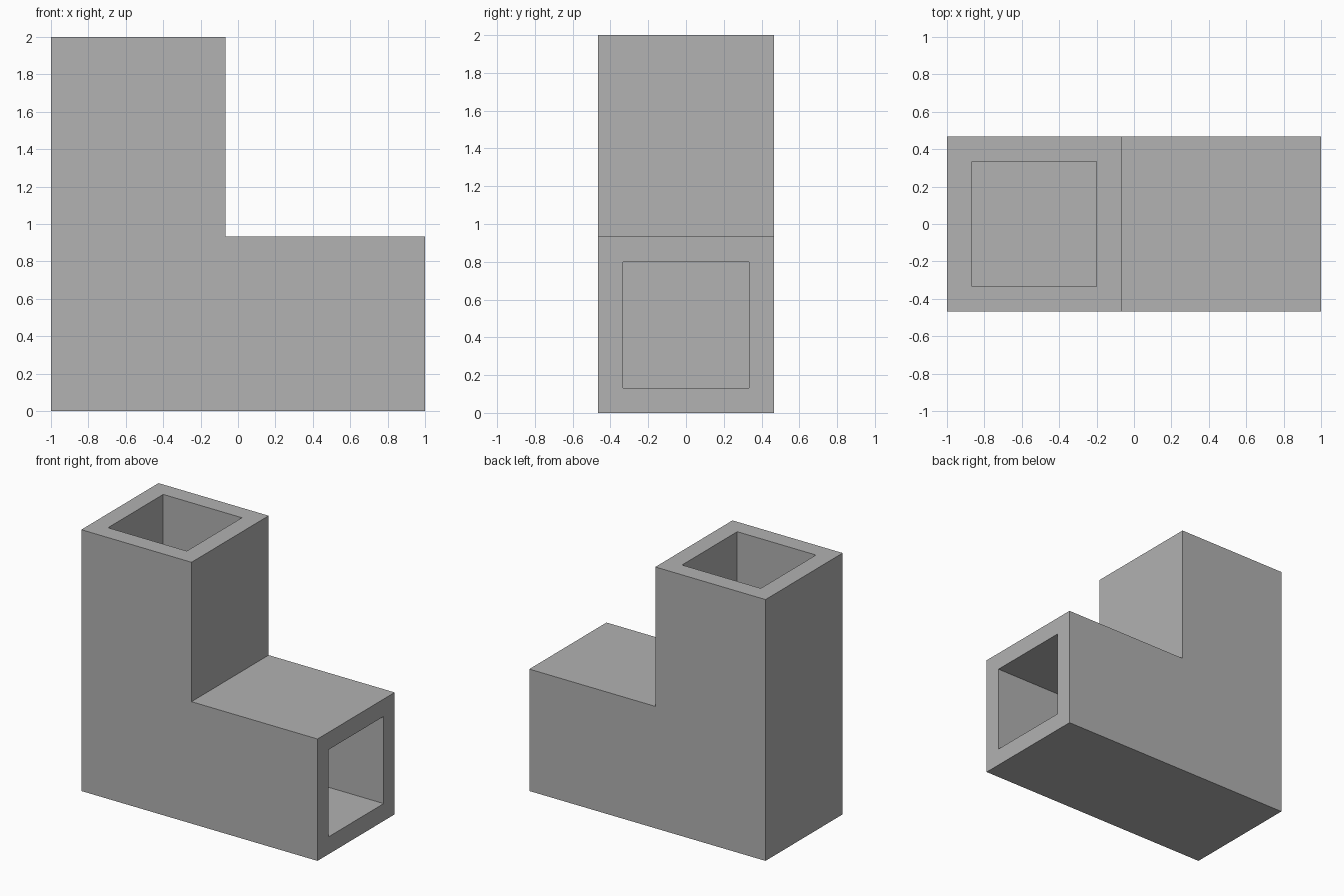
import bpy
import bmesh

cube = bpy.data.objects.get("Cube")
if cube:
    bpy.data.objects.remove(cube)

SIZE = 0.933   # outer width of the square tube
WALL = 0.133   # wall thickness

# Plain grey material
grey = bpy.data.materials.new("plain grey")
grey.use_nodes = True
colour = (0.445, 0.445, 0.445, 1)
grey.diffuse_color = colour
grey.node_tree.nodes["Principled BSDF"].inputs["Base Color"].default_value = colour

bm = bmesh.new()


def square_loops(inset):
    """Square sections at the right end, the mitred corner and the top end."""
    low, high, half = inset, SIZE - inset, SIZE / 2 - inset
    section = [(low, -half), (high, -half), (high, half), (low, half)]
    stations = (lambda u, y: (1, y, u),
                lambda u, y: (u - 1, y, u),
                lambda u, y: (u - 1, y, 2))
    return [[bm.verts.new(place(u, y)) for u, y in section] for place in stations]


def bridge(a, b):
    """Join two square loops with four faces."""
    for i in range(4):
        j = (i + 1) % 4
        bm.faces.new((a[i], a[j], b[j], b[i]))


# Outer skin, inner channel and the two open rims
outer, inner = square_loops(0), square_loops(WALL)
for loops in (outer, inner):
    bridge(loops[0], loops[1])
    bridge(loops[1], loops[2])
bridge(outer[0], inner[0])
bridge(outer[2], inner[2])
bmesh.ops.recalc_face_normals(bm, faces=bm.faces[:])

# Merge the flat front and back sides across the diagonal mitre
mitre = [bm.edges.get((loops[1][i], loops[1][i + 1]))
         for loops in (outer, inner) for i in (0, 2)]
bmesh.ops.dissolve_edges(bm, edges=mitre, use_verts=False)
bm.normal_update()

mesh = bpy.data.meshes.new("elbow_tube")
bm.to_mesh(mesh)
bm.free()
mesh.materials.append(grey)
elbow_tube = bpy.data.objects.new("elbow_tube", mesh)
bpy.context.collection.objects.link(elbow_tube)
